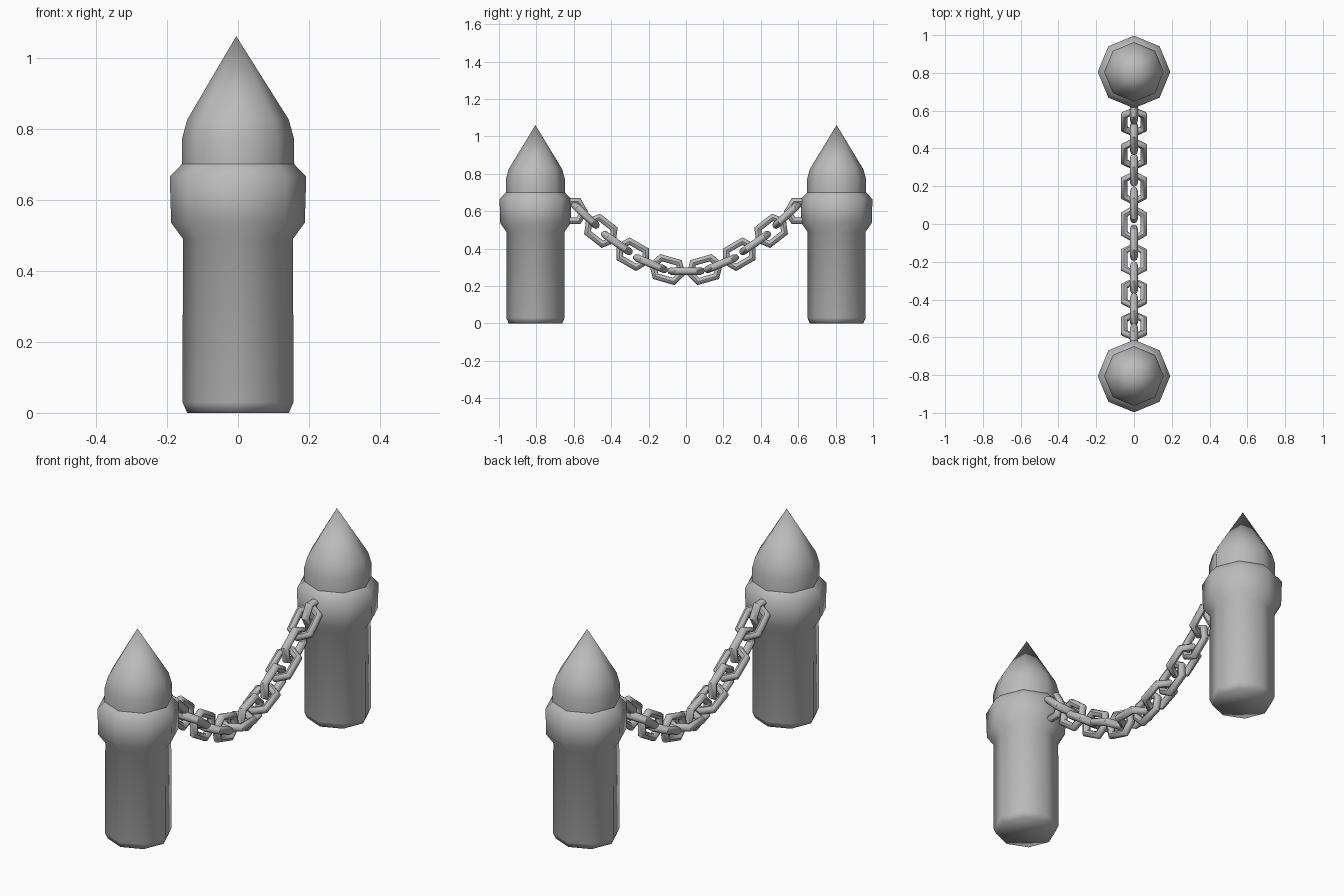
import bpy, bmesh, math
from mathutils import Matrix

cube = bpy.data.objects.get("Cube")
if cube:
    bpy.data.objects.remove(cube, do_unlink=True)

# One grey metal for everything
metal = bpy.data.materials.new("grey_metal")
metal.use_nodes = True
GREY = (0.5, 0.5, 0.5, 1.0)
metal.diffuse_color = GREY
metal.node_tree.nodes["Principled BSDF"].inputs["Base Color"].default_value = GREY

SIDES = 8
CREASE_Z = 0.70


def make_post_mesh():
    """Turned eight-sided post: shaft, collar and pointed cap."""
    profile = [(0.143, 0.0), (0.156, 0.03), (0.155, 0.49), (0.188, 0.535),
               (0.192, 0.665), (0.158, CREASE_Z), (0.158, 0.77), (0.143, 0.825)]
    bm = bmesh.new()
    rings = []
    for r, z in profile:
        angles = [2 * math.pi * i / SIDES for i in range(SIDES)]
        rings.append([bm.verts.new((r * math.cos(a), r * math.sin(a), z)) for a in angles])
    bm.faces.new(list(reversed(rings[0])))
    for low, high in zip(rings, rings[1:]):
        for i in range(SIDES):
            j = (i + 1) % SIDES
            bm.faces.new((low[i], low[j], high[j], high[i]))
    tip = bm.verts.new((-0.005, 0, 1.06))
    for i in range(SIDES):
        bm.faces.new((rings[-1][i], rings[-1][(i + 1) % SIDES], tip))
    for f in bm.faces:
        f.smooth = True
    # Sharp seam where the cap meets the collar
    for e in bm.edges:
        if all(abs(v.co.z - CREASE_Z) < 1e-4 for v in e.verts):
            e.smooth = False
    mesh = bpy.data.meshes.new("post")
    bm.to_mesh(mesh)
    bm.free()
    mesh.materials.append(metal)
    return mesh


def make_link_mesh():
    """Six-cornered ring stretched lengthwise along y."""
    bpy.ops.mesh.primitive_torus_add(major_segments=6, minor_segments=8,
                                     major_radius=0.06, minor_radius=0.02)
    temp = bpy.context.object
    mesh = temp.data
    mesh.name = "chain_link"
    for v in mesh.vertices:
        v.co.x += math.copysign(0.02, v.co.x)
    mesh.transform(Matrix.Rotation(math.pi / 2, 4, 'Z'))
    mesh.materials.append(metal)
    bpy.ops.object.shade_smooth_by_angle(angle=math.radians(50))
    bpy.data.objects.remove(temp, do_unlink=True)
    return mesh


def place(name, mesh, matrix):
    obj = bpy.data.objects.new(name, mesh)
    bpy.context.collection.objects.link(obj)
    obj.matrix_world = matrix
    return obj


# Two posts
post = make_post_mesh()
for name, y in (("front_post", -0.805), ("back_post", 0.805)):
    place(name, post, Matrix.Translation((0, y, 0)))

# Hanging chain: half listed as (y, z, slope in degrees), mirrored in y
link = make_link_mesh()
half = [(0.0, 0.28, 0), (0.10, 0.288, 16), (0.19, 0.32, 23), (0.285, 0.37, 30),
        (0.37, 0.43, 35), (0.455, 0.495, 38), (0.54, 0.58, 43), (0.625, 0.60, 0)]
for i, (y, z, slope) in enumerate(half):
    for side in ((1, -1) if i else (1,)):
        m = Matrix.Translation((0, side * y, z)) @ Matrix.Rotation(math.radians(side * slope), 4, 'X')
        if i % 2:  # every other link stands upright
            m = m @ Matrix.Rotation(math.pi / 2, 4, 'Y')
        place(("back" if side > 0 else "front") + f"_chain_link_{i}", link, m)
